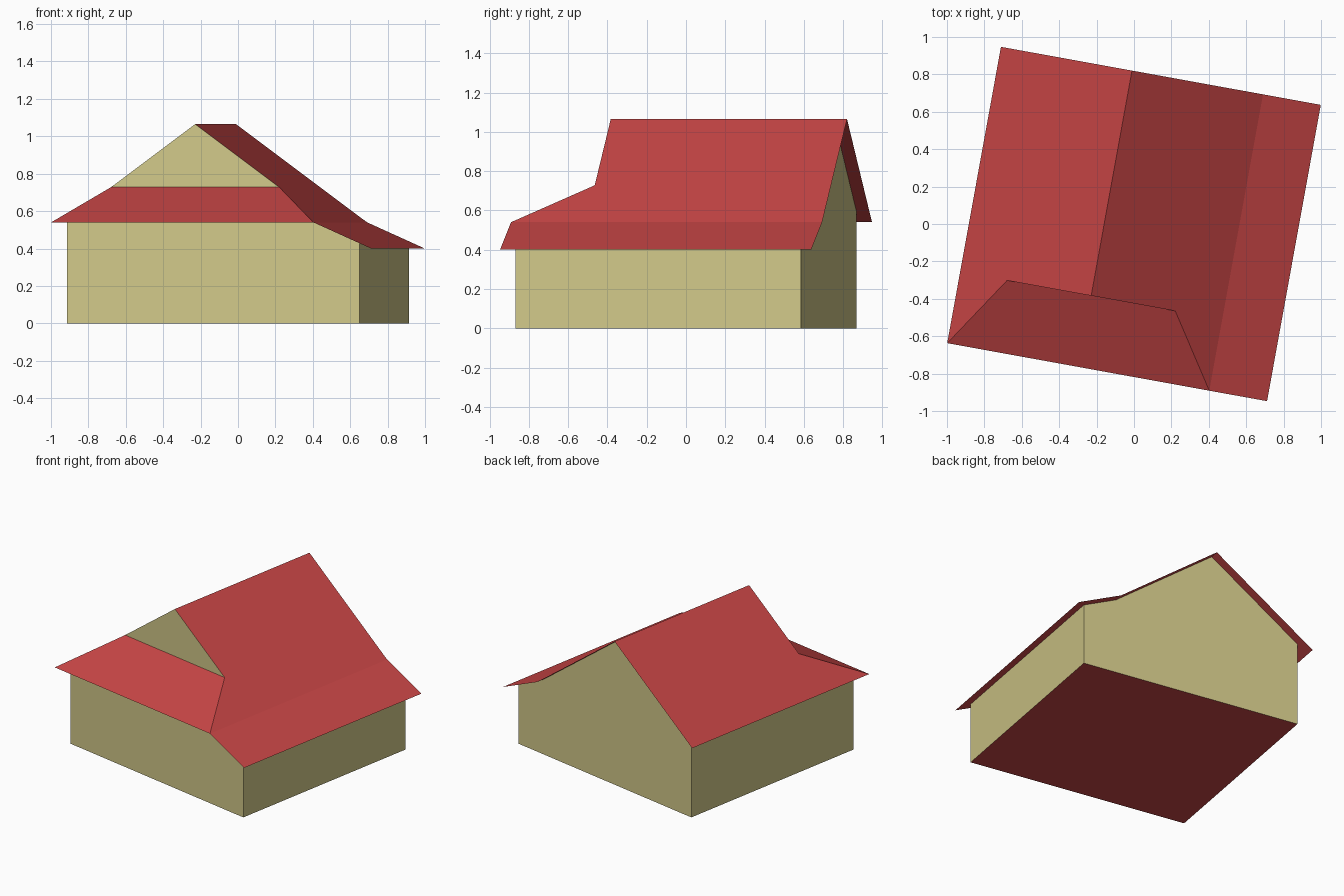
import bpy
import math
from mathutils import Matrix

cube = bpy.data.objects.get("Cube")
if cube:
    bpy.data.objects.remove(cube, do_unlink=True)

# Main dimensions, in the house's own axes before it is turned
TURN = Matrix.Rotation(math.radians(-10.28), 4, 'Z')
EAVE_X, EAVE_Y = 0.869, 0.805      # roof edge
WALL_X, WALL_Y = 0.794, 0.738      # wall faces
RIDGE_X, RIDGE_Z = -0.157, 1.065
BREAK_X = 0.555                    # where the right slope flattens
EAVE_Z, LOW_Z = 0.54, 0.40
GABLE_Y, GABLE_HALF = -0.418, 0.457
SLOPE = (RIDGE_Z - EAVE_Z) / (BREAK_X - RIDGE_X)
LOW_SLOPE = (EAVE_Z - LOW_Z) / (EAVE_X - BREAK_X)
GABLE_Z = RIDGE_Z - GABLE_HALF * SLOPE
SKIRT_SLOPE = (GABLE_Z - EAVE_Z) / (GABLE_Y + EAVE_Y)
GABLE_L, GABLE_R = RIDGE_X - GABLE_HALF, RIDGE_X + GABLE_HALF


def material(name, colour):
    mat = bpy.data.materials.new(name)
    mat.use_nodes = True
    mat.diffuse_color = (*colour, 1)
    mat.node_tree.nodes["Principled BSDF"].inputs["Base Color"].default_value = (*colour, 1)
    return mat


def panel(name, points, mat):
    """One flat face; points run anticlockwise seen from outside."""
    mesh = bpy.data.meshes.new(name)
    mesh.from_pydata(points, [], [range(len(points))])
    mesh.transform(TURN)
    mesh.materials.append(mat)
    obj = bpy.data.objects.new(name, mesh)
    bpy.context.collection.objects.link(obj)
    return obj


def roof_z(x):
    if x > BREAK_X:
        return EAVE_Z - (x - BREAK_X) * LOW_SLOPE
    return RIDGE_Z - abs(x - RIDGE_X) * SLOPE


def on_roof(x, y):
    return (x, y, roof_z(x))


red = material("roof red", (0.57, 0.06, 0.06))
cream = material("wall cream", (0.64, 0.58, 0.25))

# Roof sheets
ridge_front, ridge_back = on_roof(RIDGE_X, GABLE_Y), on_roof(RIDGE_X, EAVE_Y)
hip_left, hip_right = on_roof(GABLE_L, GABLE_Y), on_roof(GABLE_R, GABLE_Y)
corner_left, corner_right = on_roof(-EAVE_X, -EAVE_Y), on_roof(BREAK_X, -EAVE_Y)
break_back = on_roof(BREAK_X, EAVE_Y)
panel("roof_left_slope", [corner_left, hip_left, ridge_front, ridge_back,
                          on_roof(-EAVE_X, EAVE_Y)], red)
panel("roof_right_slope", [ridge_front, hip_right, corner_right, break_back, ridge_back], red)
panel("roof_low_slope", [corner_right, on_roof(EAVE_X, -EAVE_Y),
                         on_roof(EAVE_X, EAVE_Y), break_back], red)
panel("roof_front_skirt", [corner_left, corner_right, hip_right, hip_left], red)

# Small gable above the front skirt
panel("front_gable", [hip_left, hip_right, ridge_front], cream)

# Walls reaching up to the underside of the roof
skirt_z = EAVE_Z + (EAVE_Y - WALL_Y) * SKIRT_SLOPE
skirt_x = RIDGE_X + (RIDGE_Z - skirt_z) / SLOPE
hip_y = -EAVE_Y + (roof_z(-WALL_X) - EAVE_Z) / SKIRT_SLOPE
front_left_top = (-WALL_X, -WALL_Y, skirt_z)
panel("front_wall", [(-WALL_X, -WALL_Y, 0), (WALL_X, -WALL_Y, 0), on_roof(WALL_X, -WALL_Y),
                     on_roof(BREAK_X, -WALL_Y), (skirt_x, -WALL_Y, skirt_z),
                     front_left_top], cream)
panel("back_wall", [(WALL_X, WALL_Y, 0), (-WALL_X, WALL_Y, 0)]
      + [on_roof(x, WALL_Y) for x in (-WALL_X, RIDGE_X, BREAK_X, WALL_X)], cream)
panel("low_side_wall", [(WALL_X, -WALL_Y, 0), (WALL_X, WALL_Y, 0),
                        on_roof(WALL_X, WALL_Y), on_roof(WALL_X, -WALL_Y)], cream)
panel("high_side_wall", [(-WALL_X, WALL_Y, 0), (-WALL_X, -WALL_Y, 0), front_left_top,
                         on_roof(-WALL_X, hip_y), on_roof(-WALL_X, WALL_Y)], cream)

# Underside
panel("floor", [(-WALL_X, -WALL_Y, 0), (-WALL_X, WALL_Y, 0),
                (WALL_X, WALL_Y, 0), (WALL_X, -WALL_Y, 0)], red)
